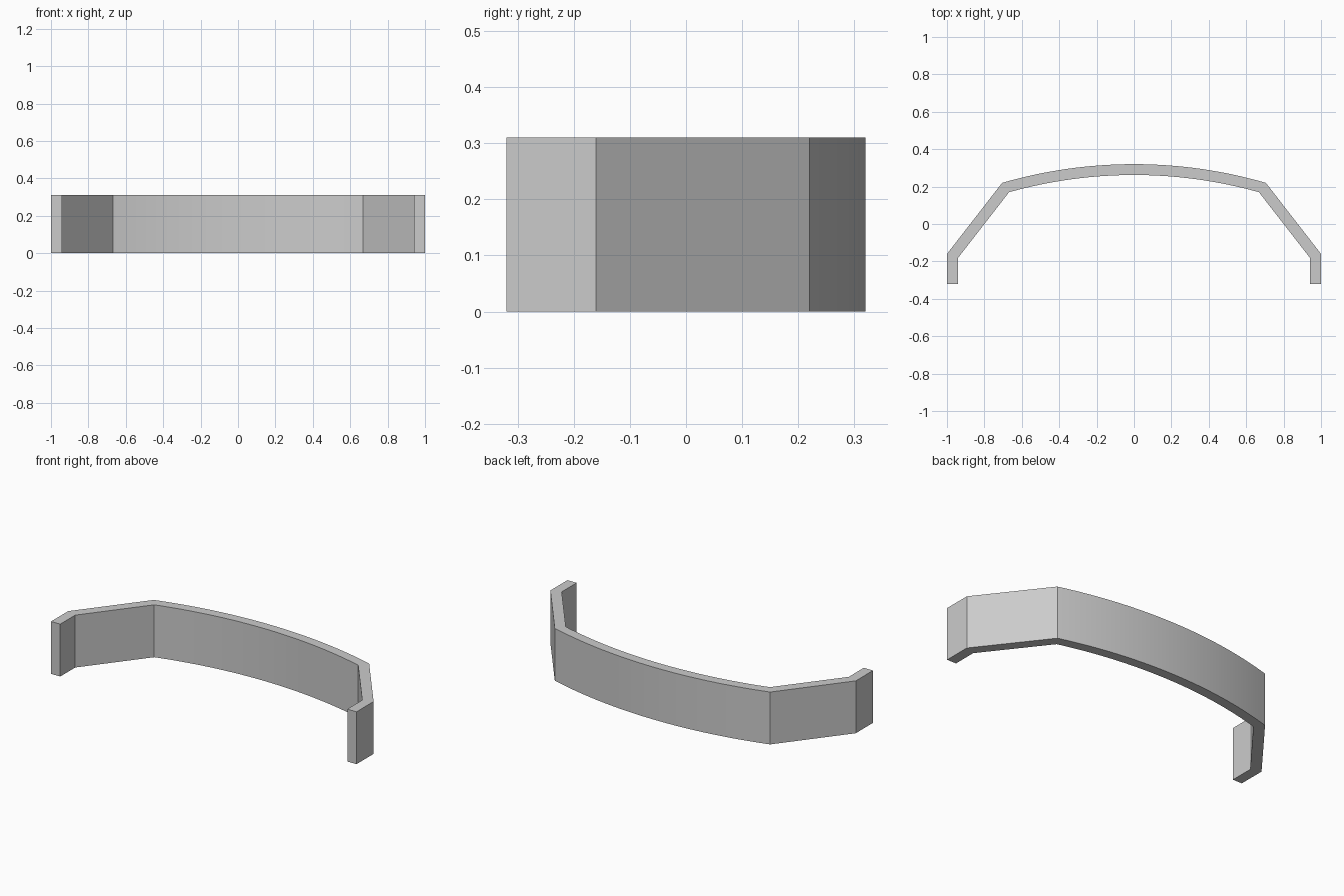
import bpy, bmesh, math

cube = bpy.data.objects.get("Cube")
if cube:
    bpy.data.objects.remove(cube)

HEIGHT = 0.31
STEPS = 32

grey = bpy.data.materials.new("light_grey")
grey.use_nodes = True
colour = (0.6, 0.6, 0.6, 1.0)
grey.diffuse_color = colour
grey.node_tree.nodes["Principled BSDF"].inputs["Base Color"].default_value = colour


def outline(tip, knee, shoulder, crown):
    """Plan line from left tip over the bowed middle to the right tip."""
    half, base = shoulder
    sag = crown - base
    radius = (half * half + sag * sag) / (2 * sag)
    sweep = math.asin(half / radius)
    angles = [sweep * (1 - 2 * i / STEPS) for i in range(STEPS + 1)]
    arc = [(radius * math.sin(a), crown - radius + radius * math.cos(a)) for a in angles]
    mirrored = [(-x, y) for x, y in (knee, tip)]
    return [tip, knee] + arc + mirrored


# Outer and inner faces of the band
outer = outline((1.0, -0.32), (1.0, -0.16), (0.705, 0.22), 0.32)
inner = outline((0.94, -0.32), (0.94, -0.18), (0.668, 0.17), 0.262)

# Sweep the strip between both lines upwards
bm = bmesh.new()
rows = [[bm.verts.new((x, y, z)) for x, y in line]
        for line, z in ((outer, 0), (outer, HEIGHT), (inner, HEIGHT), (inner, 0))]
for k in range(4):
    a, b = rows[k], rows[(k + 1) % 4]
    for i in range(len(a) - 1):
        bm.faces.new((a[i], a[i + 1], b[i + 1], b[i]))
for end in (0, -1):
    bm.faces.new([row[end] for row in rows])
bmesh.ops.recalc_face_normals(bm, faces=bm.faces)

mesh = bpy.data.meshes.new("bowed_band")
bm.to_mesh(mesh)
bm.free()
mesh.materials.append(grey)
band = bpy.data.objects.new("bowed_band", mesh)
bpy.context.collection.objects.link(band)

# Smooth bow, crisp corners
bpy.ops.object.select_all(action="DESELECT")
band.select_set(True)
bpy.context.view_layer.objects.active = band
bpy.ops.object.shade_smooth_by_angle(angle=math.radians(15))
